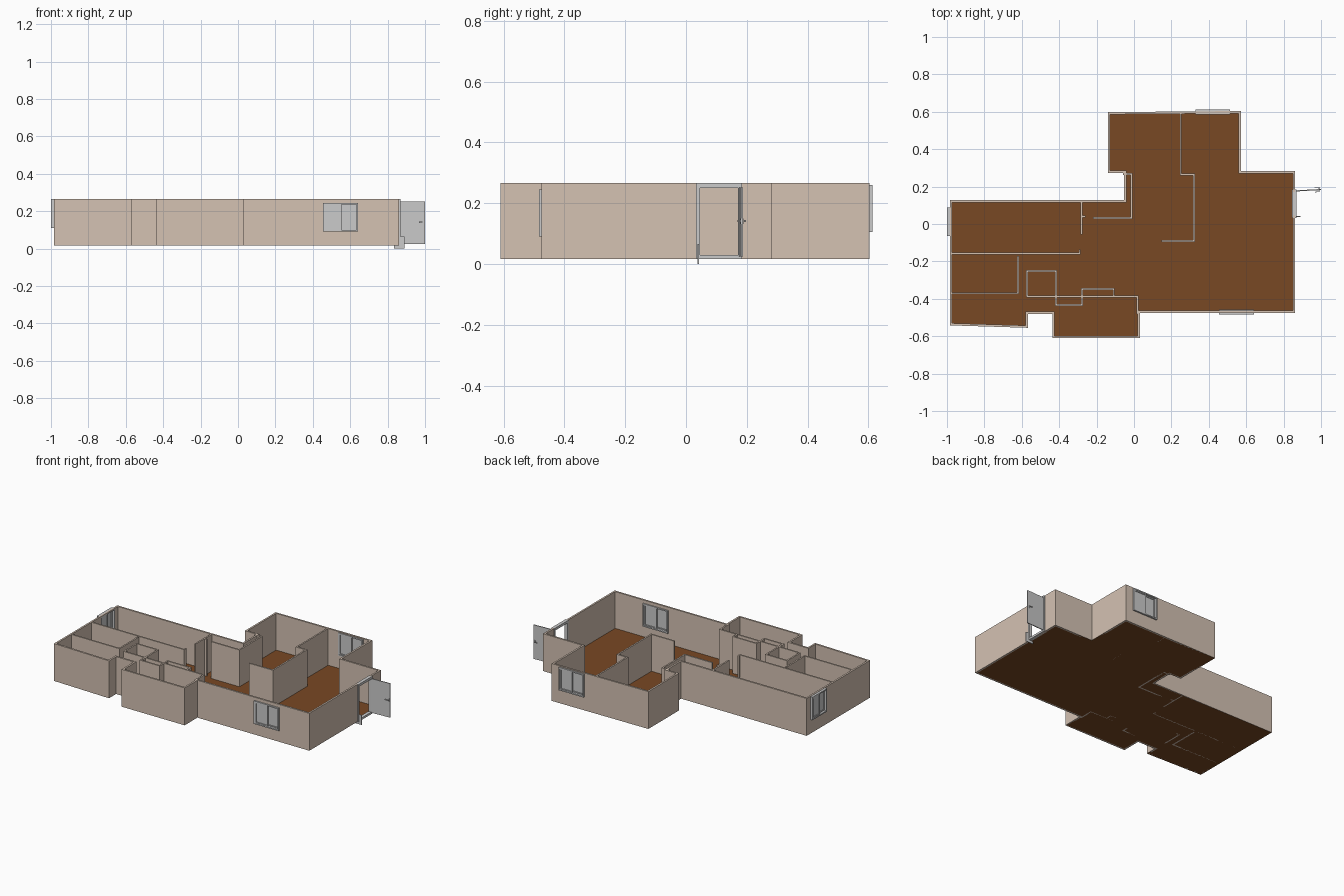
import bpy, bmesh, math
from mathutils import Vector, Matrix

if "Cube" in bpy.data.objects:
    bpy.data.objects.remove(bpy.data.objects["Cube"])

Z0, Z1 = 0.016, 0.266


def material(name, rgb):
    m = bpy.data.materials.new(name)
    m.diffuse_color = (*rgb, 1)
    m.use_nodes = True
    m.node_tree.nodes["Principled BSDF"].inputs["Base Color"].default_value = m.diffuse_color
    return m


WALL = material("wall_beige", (0.66, 0.54, 0.45))
FLOOR = material("floor_brown", (0.19, 0.065, 0.017))


def finish(name, bm, mat=None, matrix=None):
    bmesh.ops.recalc_face_normals(bm, faces=bm.faces)
    me = bpy.data.meshes.new(name)
    bm.to_mesh(me)
    bm.free()
    ob = bpy.data.objects.new(name, me)
    bpy.context.collection.objects.link(ob)
    if mat:
        me.materials.append(mat)
    if matrix:
        ob.matrix_world = matrix
    return ob


def add_box(bm, lo, hi):
    lo, hi = Vector(lo), Vector(hi)
    m = Matrix.Translation((lo + hi) / 2) @ Matrix.Diagonal((*(hi - lo), 1))
    bmesh.ops.create_cube(bm, size=1, matrix=m)


def boxes(name, pairs, mat=None, matrix=None):
    bm = bmesh.new()
    for lo, hi in pairs:
        add_box(bm, lo, hi)
    return finish(name, bm, mat, matrix)


def offset(pts, d, closed):
    """Mitred offset of a polyline to its left by d."""
    out, n = [], len(pts)
    for i in range(n):
        p = Vector(pts[i])
        dirs = []
        if closed or i > 0:
            dirs.append((p - Vector(pts[i - 1])).normalized())
        if closed or i < n - 1:
            dirs.append((Vector(pts[(i + 1) % n]) - p).normalized())
        norms = [Vector((-v.y, v.x)) for v in dirs]
        m = sum(norms, Vector((0, 0))).normalized()
        out.append(p + m * d / m.dot(norms[0]))
    return out


def wall(name, pts, a=-0.005, b=0.005, closed=False):
    bm = bmesh.new()
    rows = [[bm.verts.new((p.x, p.y, z)) for p in offset(pts, d, closed)]
            for d, z in ((a, Z0), (a, Z1), (b, Z1), (b, Z0))]
    n = len(pts)
    for i in range(n if closed else n - 1):
        j = (i + 1) % n
        for k in range(4):
            r, s = rows[k], rows[(k + 1) % 4]
            bm.faces.new((r[i], r[j], s[j], s[i]))
    if not closed:
        for i in (0, n - 1):
            bm.faces.new([r[i] for r in rows])
    return finish(name, bm, WALL)


# Outer shell, counter-clockwise
outline = [(-0.984, -0.542), (-0.567, -0.555), (-0.567, -0.48), (-0.436, -0.48),
           (-0.436, -0.61), (0.032, -0.61), (0.032, -0.475), (0.861, -0.475),
           (0.861, 0.283), (0.572, 0.283), (0.572, 0.604), (-0.14, 0.598),
           (-0.14, 0.273), (-0.053, 0.273), (-0.053, 0.128), (-0.984, 0.128)]
shell = wall("outer_walls", outline, 0, 0.012, True)

# Floor slab
bm = bmesh.new()
face = bm.faces.new([bm.verts.new((p.x, p.y, Z0)) for p in offset(outline, 0.001, True)])
ext = bmesh.ops.extrude_face_region(bm, geom=[face])
bmesh.ops.translate(bm, vec=(0, 0, 0.004),
                    verts=[v for v in ext["geom"] if isinstance(v, bmesh.types.BMVert)])
finish("floor", bm, FLOOR)

# Interior partitions
partitions = {
    "back_room_wall": [(0.25, 0.595), (0.25, 0.265), (0.32, 0.265), (0.32, -0.09), (0.147, -0.09)],
    "hall_wall": [(-0.06, 0.267), (-0.013, 0.267), (-0.013, 0.032), (-0.22, 0.032)],
    "bedroom_end_wall": [(-0.28, 0.12), (-0.28, -0.055)],
    "bedroom_end_stub": [(-0.278, 0.041), (-0.258, 0.041)],
    "bedroom_side_wall": [(-0.978, -0.157), (-0.29, -0.157), (-0.29, -0.137)],
    "store_wall": [(-0.62, -0.17), (-0.62, -0.37), (-0.978, -0.37)],
    "bath_wall": [(-0.572, -0.387), (-0.572, -0.252), (-0.417, -0.252), (-0.417, -0.433),
                  (-0.278, -0.433), (-0.278, -0.348), (-0.108, -0.348), (-0.108, -0.387)],
    "kitchen_wall": [(-0.575, -0.387), (0.018, -0.387), (0.018, -0.48)],
}
for name, pts in partitions.items():
    wall(name, pts)


def cut(lo, hi, matrix=None):
    c = boxes("opening_cutter", [(lo, hi)], None, matrix)
    c.hide_render = True
    c.hide_viewport = True
    c.display_type = 'WIRE'
    mod = shell.modifiers.new("opening", 'BOOLEAN')
    mod.operation, mod.object, mod.solver = 'DIFFERENCE', c, 'EXACT'


def frame(w, h, t, y0, y1, cx=0):
    """Four bars of a rectangular frame in the local xz plane."""
    return [((cx - w, y0, -h), (cx - w + t, y1, h)), ((cx + w - t, y0, -h), (cx + w, y1, h)),
            ((cx - w + t, y0, -h), (cx + w - t, y1, -h + t)),
            ((cx - w + t, y0, h - t), (cx + w - t, y1, h))]


def window(name, loc, angle, w, h):
    """Sliding two-sash window; local -y faces outdoors."""
    m = Matrix.Translation(loc) @ Matrix.Rotation(angle, 4, 'Z')
    parts = frame(w, h, 0.008, -0.014, 0.014)
    for side, y in ((-1, -0.006), (1, 0.005)):
        sw, sh, cx = w / 2 - 0.001, h - 0.008, side * (w / 2 - 0.007)
        parts += frame(sw, sh, 0.007, y - 0.005, y + 0.005, cx)
        parts.append(((cx - sw + 0.006, y - 0.001, -sh + 0.006),
                      (cx + sw - 0.006, y + 0.001, sh - 0.006)))
    boxes(name, parts, None, m)
    cut((-w + 0.004, -0.05, -h + 0.004), (w - 0.004, 0.05, h - 0.004), m)


window("front_window", (0.548, -0.47, 0.168), 0, 0.0925, 0.077)
window("back_window", (0.422, 0.599, 0.183), math.pi, 0.0925, 0.077)
window("left_window", (-0.986, 0.012, 0.187), -math.pi / 2, 0.077, 0.077)

# Entrance: opening, frame, sill and foot plate
cut((0.82, 0.038, 0.022), (0.9, 0.18, 0.262))
boxes("door_frame", [((0.846, 0.033, Z0), (0.868, 0.046, Z1)),
                     ((0.846, 0.171, Z0), (0.868, 0.184, Z1)),
                     ((0.846, 0.046, 0.25), (0.868, 0.171, Z1)),
                     ((0.846, 0.046, Z0), (0.868, 0.171, 0.03))])
boxes("frame_foot", [((0.835, 0.038, 0), (0.89, 0.042, Z0)),
                     ((0.866, 0.038, Z0), (0.89, 0.042, 0.065))])

# Open door leaf with a lever handle on each side
hinge = Matrix.Translation((0.866, 0.177, 0)) @ Matrix.Rotation(math.radians(3), 4, 'Z')
boxes("door_leaf", [((0, -0.003, 0.024), (0.133, 0.003, 0.252))], None, hinge)
handle = []
for s in (-1, 1):
    for x0, x1, y0, y1, r in ((0.12, 0.128, 0.003, 0.005, 0.009), (0.122, 0.126, 0.004, 0.013, 0.002),
                              (0.1, 0.126, 0.010, 0.013, 0.003)):
        ya, yb = sorted((s * y0, s * y1))
        handle.append(((x0, ya, 0.141 - r), (x1, yb, 0.141 + r)))
boxes("door_handle", handle, None, hinge)
